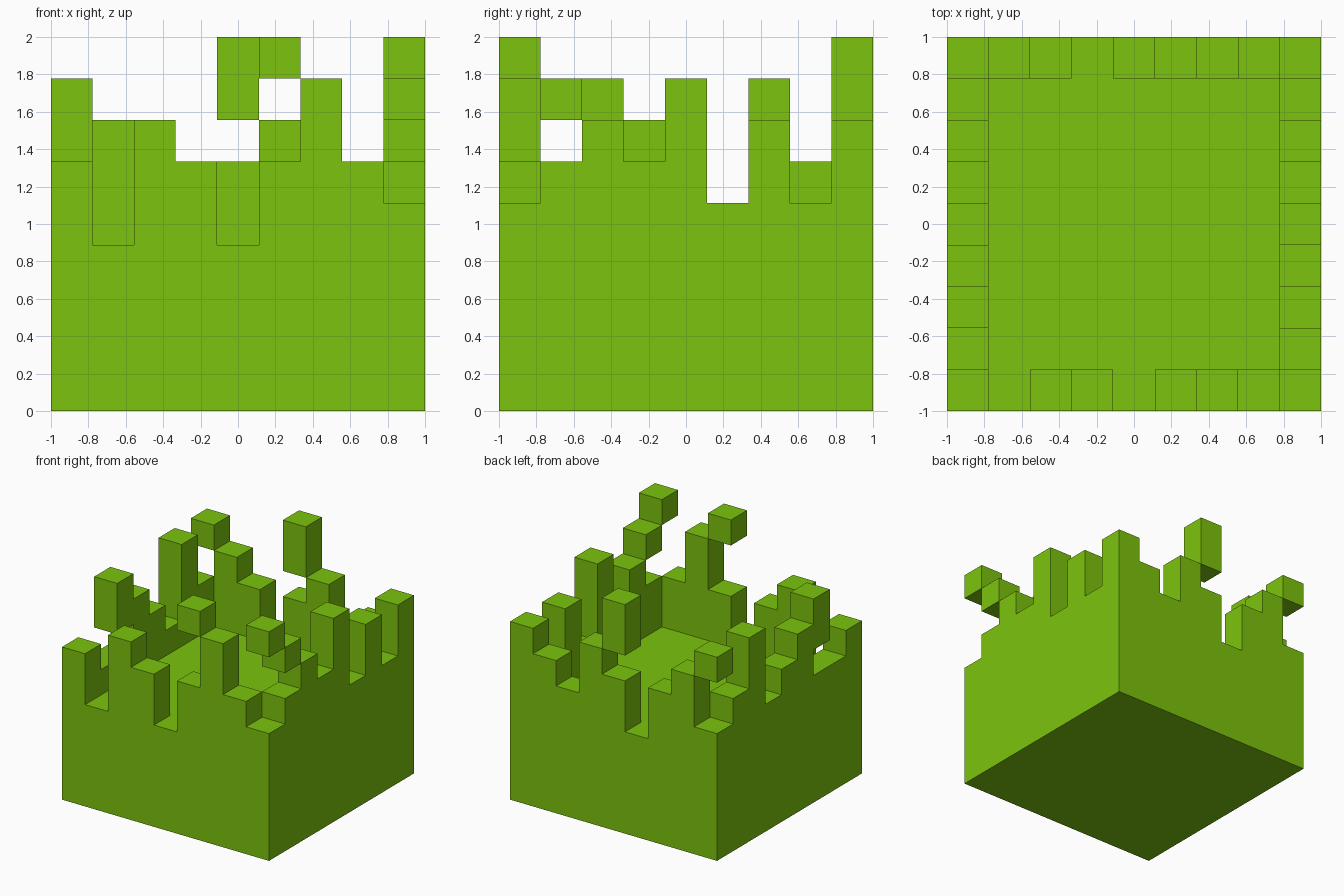
import bpy, bmesh
from mathutils import Vector

if "Cube" in bpy.data.objects:
    bpy.data.objects.remove(bpy.data.objects["Cube"])

N = 9              # cells per side
C = 2.0 / N        # cell size
FLOOR = 4          # height of the solid base in cells

# Rim heights in cells, along each side of the square
FRONT = [6, 4, 7, 6, 4, 6, 8, 6, 5]   # left to right
BACK = [5, 7, 6, 4, 6, 7, 5, 6, 7]
LEFT = [6, 5, 5, 7, 6, 5, 8, 6, 5]    # front to back
RIGHT = [5, 6, 7, 6, 8, 5, 7, 5, 7]
# Floating blocks: column, row, bottom, top
FLOATING = [(5, 0, 8, 9), (8, 0, 8, 9), (8, 1, 7, 8),
            (4, 8, 7, 9), (0, 8, 7, 8), (0, 2, 6, 8)]

green = bpy.data.materials.new("lime green")
green.diffuse_color = (0.2, 0.552, 0.004, 1)
green.use_nodes = True
green.node_tree.nodes["Principled BSDF"].inputs["Base Color"].default_value = green.diffuse_color


def column_height(i, j):
    if j == 0:
        return FRONT[i]
    if j == N - 1:
        return BACK[i]
    if i == 0:
        return LEFT[j]
    if i == N - 1:
        return RIGHT[j]
    return FLOOR


def build(name, cells, solid):
    """Skin a set of cells, leaving out faces hidden against solid neighbours."""
    bm = bmesh.new()
    corners = {}

    def vert(p):
        if p not in corners:
            corners[p] = bm.verts.new((p[0] * C - 1, p[1] * C - 1, p[2] * C))
        return corners[p]

    for cell in sorted(cells):
        for axis in range(3):
            for side in (0, 1):
                near = list(cell)
                near[axis] += 2 * side - 1
                if tuple(near) in solid:
                    continue
                u, v = (axis + 1) % 3, (axis + 2) % 3
                loop = []
                for a, b in ((0, 0), (1, 0), (1, 1), (0, 1)):
                    p = list(cell)
                    p[axis] += side
                    p[u] += a
                    p[v] += b
                    loop.append(vert(tuple(p)))
                bm.faces.new(loop if side else loop[::-1])
    # Merge the flat areas
    bm.normal_update()
    bmesh.ops.dissolve_limit(bm, angle_limit=0.01, verts=bm.verts[:], edges=bm.edges[:])
    mesh = bpy.data.meshes.new(name)
    bm.to_mesh(mesh)
    bm.free()
    mesh.materials.append(green)
    obj = bpy.data.objects.new(name, mesh)
    bpy.context.collection.objects.link(obj)


# Solid base with ragged rim, and the loose blocks above it
base = {(i, j, k) for i in range(N) for j in range(N) for k in range(column_height(i, j))}
loose = {(i, j, k) for i, j, lo, hi in FLOATING for k in range(lo, hi)}
build("base_with_ragged_rim", base, base | loose)
build("floating_blocks", loose, base | loose)
